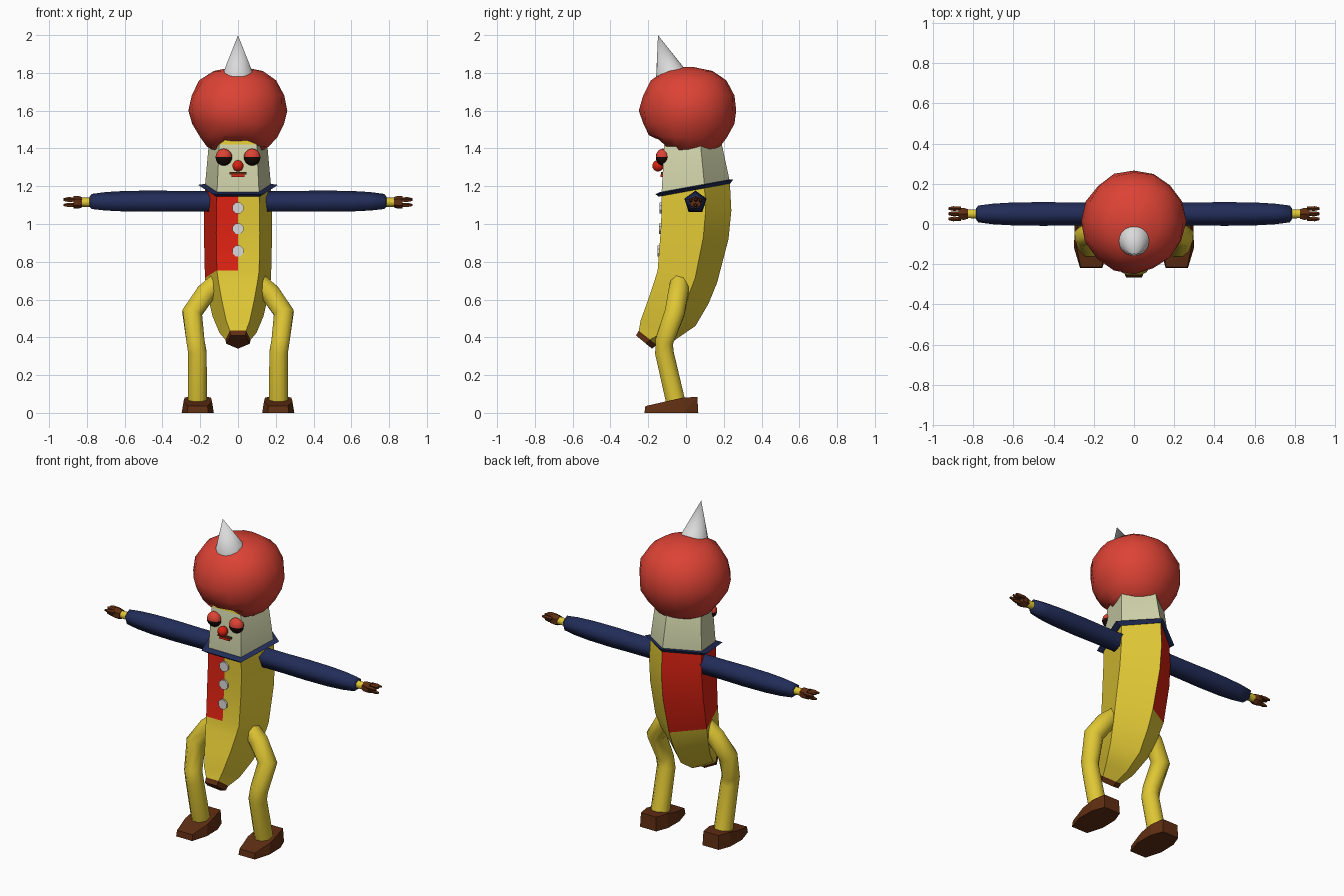
import bpy, bmesh, math, random
from mathutils import Vector, Matrix

random.seed(4)
cube = bpy.data.objects.get("Cube")
if cube:
    bpy.data.objects.remove(cube, do_unlink=True)


def material(name, r, g, b):
    m = bpy.data.materials.new(name)
    m.use_nodes = True
    m.diffuse_color = (r, g, b, 1)
    m.node_tree.nodes["Principled BSDF"].inputs["Base Color"].default_value = (r, g, b, 1)
    return m


YELLOW = material("peel yellow", .74, .57, .035)
RED = material("jacket red", .72, .016, .006)
WIG = material("wig red", .72, .055, .035)
NAVY = material("sleeve navy", .016, .026, .1)
CREAM = material("face cream", .63, .65, .4)
BROWN = material("dark brown", .115, .027, .006)
WHITE = material("hat white", .7, .7, .7)
DARK = material("eye dark", .008, .003, .002)


def finish(name, bm, mats, angle=0):
    bmesh.ops.recalc_face_normals(bm, faces=bm.faces)
    mesh = bpy.data.meshes.new(name)
    bm.to_mesh(mesh)
    bm.free()
    for m in mats:
        mesh.materials.append(m)
    ob = bpy.data.objects.new(name, mesh)
    bpy.context.collection.objects.link(ob)
    if angle:
        bpy.ops.object.select_all(action='DESELECT')
        bpy.context.view_layer.objects.active = ob
        ob.select_set(True)
        bpy.ops.object.shade_smooth_by_angle(angle=math.radians(angle))
    return ob


def loft(rings, rule=None):
    """Skin closed rings of points; rule(ring index, face centre) gives the material index."""
    bm = bmesh.new()
    rows = [[bm.verts.new(p) for p in ring] for ring in rings]
    n = len(rows[0])
    for i in range(len(rows) - 1):
        for j in range(n):
            k = (j + 1) % n
            f = bm.faces.new((rows[i][j], rows[i][k], rows[i + 1][k], rows[i + 1][j]))
            if rule:
                f.material_index = rule(i, f.calc_center_median())
    for i, row in ((0, rows[0]), (len(rows) - 1, rows[-1])):
        f = bm.faces.new(row)
        if rule:
            f.material_index = rule(i, f.calc_center_median())
    return bm


def tube(path, sides, phase=0):
    """Rings around a path of (point, radius)."""
    rings = []
    pts = [Vector(p) for p, r in path]
    for i, (p, r) in enumerate(path):
        d = (pts[min(i + 1, len(pts) - 1)] - pts[max(i - 1, 0)]).normalized()
        ref = Vector((0, 0, 1)) if abs(d.z) < .6 else Vector((0, -1, 0))
        u = (ref - d * ref.dot(d)).normalized()
        v = d.cross(u)
        rings.append([pts[i] + r * (u * math.cos(a) + v * math.sin(a))
                      for a in (phase + math.tau * j / sides for j in range(sides))])
    return rings


def section(fy, fz, by, bz, w):
    """Five-sided slice from a front point to a back point, with a seam on the front."""
    outline = ((0, 0), (.64, 0), (1, .63), (0, 1), (-1, .63), (-.64, 0))
    return [Vector((k * w, fy + (by - fy) * t, fz + (bz - fz) * t)) for k, t in outline]


def ellipsoid(name, loc, size, mats, rule=None, angle=60, seg=14):
    bm = bmesh.new()
    bmesh.ops.create_uvsphere(bm, u_segments=seg, v_segments=10, radius=1)
    for f in bm.faces:
        f.material_index = rule(f.calc_center_median()) if rule else 0
    bmesh.ops.transform(bm, matrix=Matrix.Translation(loc) @ Matrix.Diagonal((*size, 1)), verts=bm.verts)
    return finish(name, bm, mats, angle)


def box(name, lo, hi, mat):
    lo, hi = Vector(lo), Vector(hi)
    bm = bmesh.new()
    bmesh.ops.create_cube(bm, size=1)
    bmesh.ops.transform(bm, matrix=Matrix.Translation((lo + hi) / 2) @ Matrix.Diagonal((*(hi - lo), 1)),
                        verts=bm.verts)
    return finish(name, bm, [mat])


# Curved body: stem, lower peel, two-tone jacket, face, crown
slices = [(-.265, .41, -.18, .34, .062), (-.25, .435, -.155, .36, .067),
          (-.24, .49, -.06, .385, .098), (-.2, .6, .05, .46, .135),
          (-.17, .69, .12, .58, .16), (-.15, .755, .165, .69, .175),
          (-.135, .95, .225, .92, .18), (-.13, 1.05, .24, 1.07, .179),
          (-.13, 1.155, .232, 1.225, .175), (-.115, 1.42, .19, 1.42, .155),
          (-.1, 1.47, .16, 1.48, .13)]


def body_rule(i, c):
    if i == 0:
        return 3
    if 5 <= i <= 7:
        return 1 if c.x < 0 else 0
    return 2 if i == 8 else 0


finish("body", loft([section(*s) for s in slices], body_rule), [YELLOW, RED, CREAM, BROWN], 35)

# Slanted pointed collar
finish("collar", loft([section(-.145, 1.145, .235, 1.215, .18),
                       section(-.162, 1.158, .25, 1.236, .212),
                       section(-.14, 1.168, .235, 1.236, .18)]), [NAVY])

# Lumpy wig, with the fringe lifted over the forehead
wig_profile = [(.125, 1.385), (.165, 1.41), (.205, 1.46), (.245, 1.53), (.258, 1.6),
               (.247, 1.68), (.205, 1.76), (.13, 1.81), (.03, 1.83)]
rings = []
for i, (r, z) in enumerate(wig_profile):
    ring = []
    for j in range(16):
        a = math.tau * j / 16
        rr = r * random.uniform(.97, 1.025)
        p = Vector((rr * math.sin(a), .013 - rr * math.cos(a), z))
        if i < 3 and p.y < -.07 and abs(p.x) < .1:
            p.z += (.055, .04, .01)[i]
        ring.append(p)
    rings.append(ring)
finish("wig", loft(rings), [WIG], 60)

# Tilted party hat
bm = bmesh.new()
bmesh.ops.create_cone(bm, cap_ends=True, segments=20, radius1=.088, radius2=0, depth=.235)
place = Matrix.Translation((0, -.112, 1.888)) @ Matrix.Rotation(math.radians(18), 4, 'X')
bmesh.ops.transform(bm, matrix=place, verts=bm.verts)
finish("party_hat", bm, [WHITE], 50)

# Face
for side, x in (("left", .075), ("right", -.075)):
    ellipsoid(side + "_eye", (x, -.122, 1.352), (.042, .034, .042), [DARK])
    ellipsoid(side + "_eyelid", (x, -.123, 1.354), (.045, .037, .045), [WIG, DARK],
              lambda c: 0 if c.z > 0 else 1)
ellipsoid("nose", (0, -.148, 1.308), (.03, .03, .03), [RED])
box("mouth_upper", (-.045, -.133, 1.262), (.045, -.12, 1.274), BROWN)
box("mouth_lower", (-.034, -.135, 1.25), (.034, -.12, 1.262), RED)

# Jacket buttons
for n, (y, z) in enumerate(((-.132, 1.085), (-.135, .975), (-.143, .857))):
    rim = tube([((0, y + .01, z), .031), ((0, y - .008, z), .031)], 8, math.pi / 8)
    finish("button_%d" % (n + 1), loft(rim), [WHITE])

for side, s in (("left", 1), ("right", -1)):
    # Arms
    def along(x, r, y=.05, z=1.115):
        return ((s * x, y, z), r)
    sleeve = [along(.13, .06), along(.3, .06), along(.45, .062), along(.6, .06),
              along(.7, .054), along(.775, .044), along(.785, .03)]
    finish(side + "_sleeve", loft(tube(sleeve, 5)), [NAVY], 75)
    finish(side + "_wrist", loft(tube([along(.77, .026), along(.835, .024)], 6)), [YELLOW], 65)
    palm = [along(.825, .027), along(.845, .034), along(.872, .032)]
    finish(side + "_palm", loft(tube(palm, 6)), [BROWN])
    for n, (y, z) in enumerate(((.025, 1.127), (.052, 1.13), (.077, 1.127), (.05, 1.1))):
        finger = [along(.86, .011, y, z), along(.9, .012, y, z), along(.924, .006, y, z)]
        finish("%s_finger_%d" % (side, n + 1), loft(tube(finger, 5)), [BROWN])

    # Legs
    leg = [((s * .09, -.03, .71), .05), ((s * .17, -.04, .635), .057), ((s * .243, -.06, .53), .057),
           ((s * .225, -.115, .38), .052), ((s * .215, -.115, .32), .053), ((s * .215, -.055, .06), .055)]
    finish(side + "_leg", loft(tube(leg, 8, math.pi / 8)), [YELLOW], 50)

    # Shoes
    bm = bmesh.new()
    for w, y, z in ((.055, .065, 0), (.083, -.01, 0), (.085, -.12, 0), (.055, -.22, 0),
                    (.052, .06, .085), (.07, -.02, .08), (.075, -.1, .062), (.052, -.215, .036)):
        for k in (-1, 1):
            bm.verts.new((s * .213 + k * w, y, z))
    bmesh.ops.convex_hull(bm, input=bm.verts)
    finish(side + "_shoe", bm, [BROWN])
